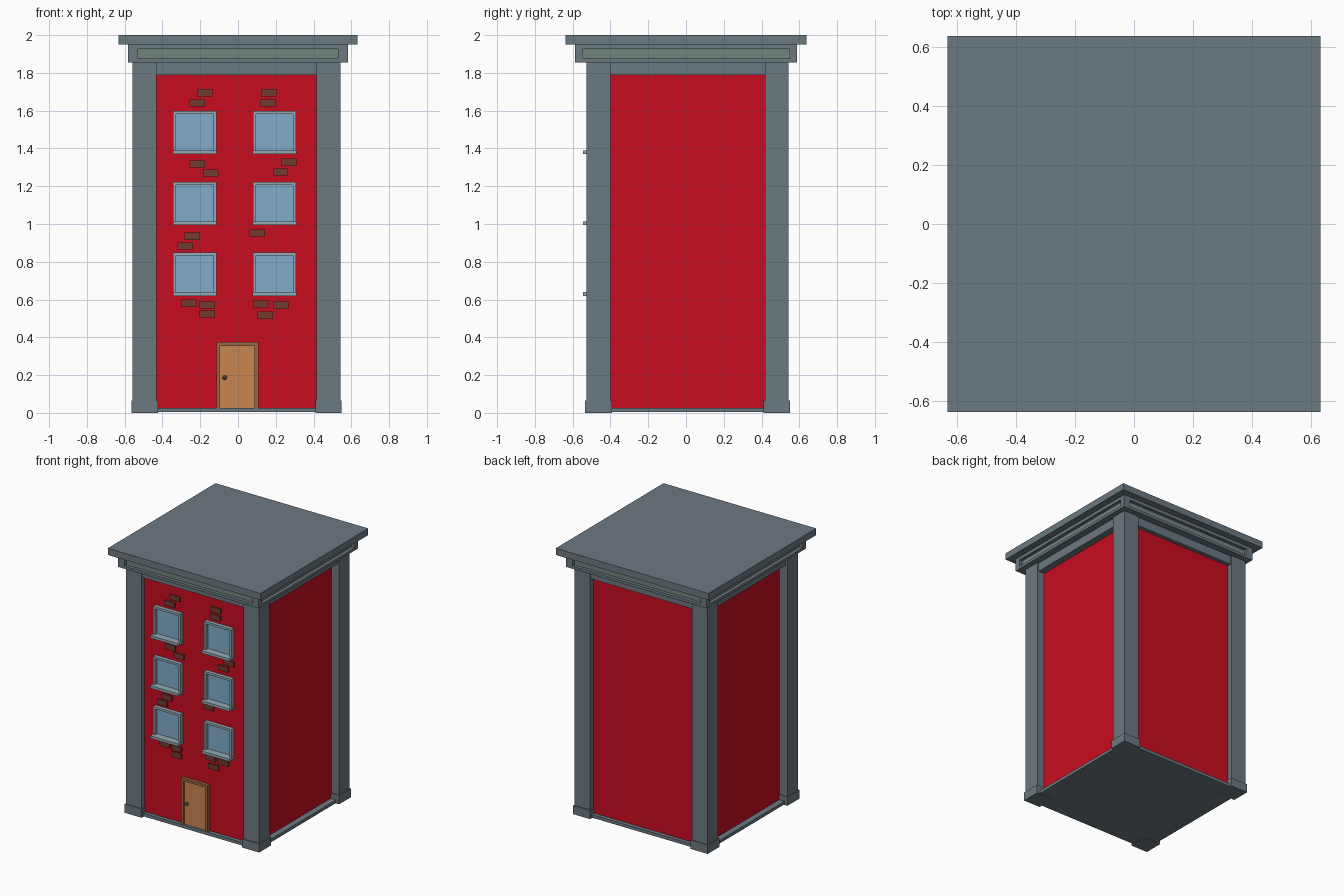
import bpy, bmesh
from mathutils import Vector, Matrix

if "Cube" in bpy.data.objects:
    bpy.data.objects.remove(bpy.data.objects["Cube"])


def material(name, rgb):
    m = bpy.data.materials.new(name)
    m.diffuse_color = (*rgb, 1)
    m.use_nodes = True
    m.node_tree.nodes["Principled BSDF"].inputs["Base Color"].default_value = m.diffuse_color
    return m


SLATE = material("slate", (0.15, 0.19, 0.22))
PANEL = material("panel_green", (0.17, 0.23, 0.21))
RED = material("red_wall", (0.58, 0.004, 0.014))
BRICK = material("brick", (0.17, 0.045, 0.03))
FRAME = material("window_frame", (0.30, 0.40, 0.46))
GLASS = material("glass", (0.22, 0.41, 0.58))
DOOR = material("door_wood", (0.58, 0.24, 0.08))
TRIM = material("door_trim", (0.33, 0.13, 0.05))
DARK = material("knob_metal", (0.06, 0.06, 0.06))


def boxes(name, mat, spans):
    """One object from boxes given as (x0, x1, y0, y1, z0, z1)."""
    bm = bmesh.new()
    for x0, x1, y0, y1, z0, z1 in spans:
        centre = Vector((x0 + x1, y0 + y1, z0 + z1)) / 2
        size = Matrix.Diagonal((x1 - x0, y1 - y0, z1 - z0, 1))
        bmesh.ops.create_cube(bm, size=1, matrix=Matrix.Translation(centre) @ size)
    me = bpy.data.meshes.new(name)
    bm.to_mesh(me)
    bm.free()
    me.materials.append(mat)
    ob = bpy.data.objects.new(name, me)
    bpy.context.collection.objects.link(ob)
    return ob


# Walls
WALL_Y = -0.487
boxes("walls", RED, [(-0.495, 0.48, WALL_Y, 0.502, 0.01, 1.86)])

# Corner pillars with wider feet
PX = ((-0.558, -0.431), (0.416, 0.542))
PY = ((-0.527, -0.40), (0.418, 0.543))
for xn, (x0, x1) in zip(("left", "right"), PX):
    for yn, (y0, y1) in zip(("front", "back"), PY):
        boxes(f"{yn}_{xn}_pillar", SLATE, [(x0, x1, y0, y1, 0.03, 1.857)])
        e = 0.007
        boxes(f"{yn}_{xn}_pillar_foot", SLATE,
              [(x0 - e, x1 + e, y0 - e, y1 + e, 0, 0.065)])

# Base slab and beam ring under the cornice
boxes("base_slab", SLATE, [(-0.54, 0.525, -0.515, 0.53, 0.004, 0.027)])
boxes("top_beam", SLATE, [(-0.545, 0.53, -0.517, 0.533, 1.79, 1.857)])

# Cornice: recessed panel core, two rails, corner posts
CX, CY = 0.582, 0.587
boxes("cornice_panel", PANEL, [(-CX + 0.025, CX - 0.025, -CY + 0.025, CY - 0.025, 1.86, 1.945)])
boxes("cornice_rails", SLATE, [(-CX, CX, -CY, CY, 1.855, 1.875),
                               (-CX, CX, -CY, CY, 1.926, 1.95)])
posts = []
for sx in (-1, 1):
    for sy in (-1, 1):
        xs = sorted((sx * 0.53, sx * CX))
        ys = sorted((sy * 0.548, sy * CY))
        posts.append((*xs, *ys, 1.875, 1.926))
boxes("cornice_corners", SLATE, posts)

# Flat roof
boxes("roof", SLATE, [(-0.632, 0.632, -0.637, 0.637, 1.95, 2.0)])

# Windows: frame bars, recessed glass, projecting sill
W, B = 0.228, 0.016
FY = -0.515
for col, x in (("left", -0.343), ("right", 0.08)):
    for row, z in (("lower", 0.62), ("middle", 0.995), ("upper", 1.37)):
        n = f"{col}_{row}_window"
        boxes(n + "_frame", FRAME, [
            (x, x + B, FY, WALL_Y, z, z + W),
            (x + W - B, x + W, FY, WALL_Y, z, z + W),
            (x + B, x + W - B, FY, WALL_Y, z + W - B, z + W)])
        boxes(n + "_glass", GLASS, [(x + B, x + W - B, WALL_Y - 0.004, WALL_Y + 0.01, z + 0.01, z + W - B)])
        boxes(n + "_sill", FRAME, [(x - 0.002, x + W + 0.002, -0.545, WALL_Y, z, z + 0.019)])

# Door, surround and knob
boxes("door_surround", TRIM, [
    (-0.115, -0.094, -0.512, WALL_Y, 0.027, 0.375),
    (0.087, 0.108, -0.512, WALL_Y, 0.027, 0.375),
    (-0.094, 0.087, -0.512, WALL_Y, 0.355, 0.375)])
boxes("door", DOOR, [(-0.094, 0.087, -0.496, WALL_Y + 0.01, 0.027, 0.355)])
bpy.ops.mesh.primitive_uv_sphere_add(segments=12, ring_count=8, radius=0.012,
                                     location=(-0.071, -0.505, 0.187))
knob = bpy.context.object
knob.name = "door_knob"
knob.data.materials.append(DARK)
bpy.ops.object.shade_smooth_by_angle()

# Scattered exposed bricks (centre x, z)
spots = [(-.175, 1.695), (-.217, 1.64), (.162, 1.695), (.158, 1.64),
         (-.215, 1.317), (-.143, 1.27), (.27, 1.327), (.225, 1.275),
         (-.243, .935), (-.278, .883), (.103, .952),
         (-.26, .58), (-.162, .572), (-.162, .523),
         (.12, .577), (.227, .57), (.143, .517)]
boxes("exposed_bricks", BRICK, [(x - .041, x + .041, WALL_Y - 0.012, WALL_Y + 0.005, z - .019, z + .019)
                                for x, z in spots])
